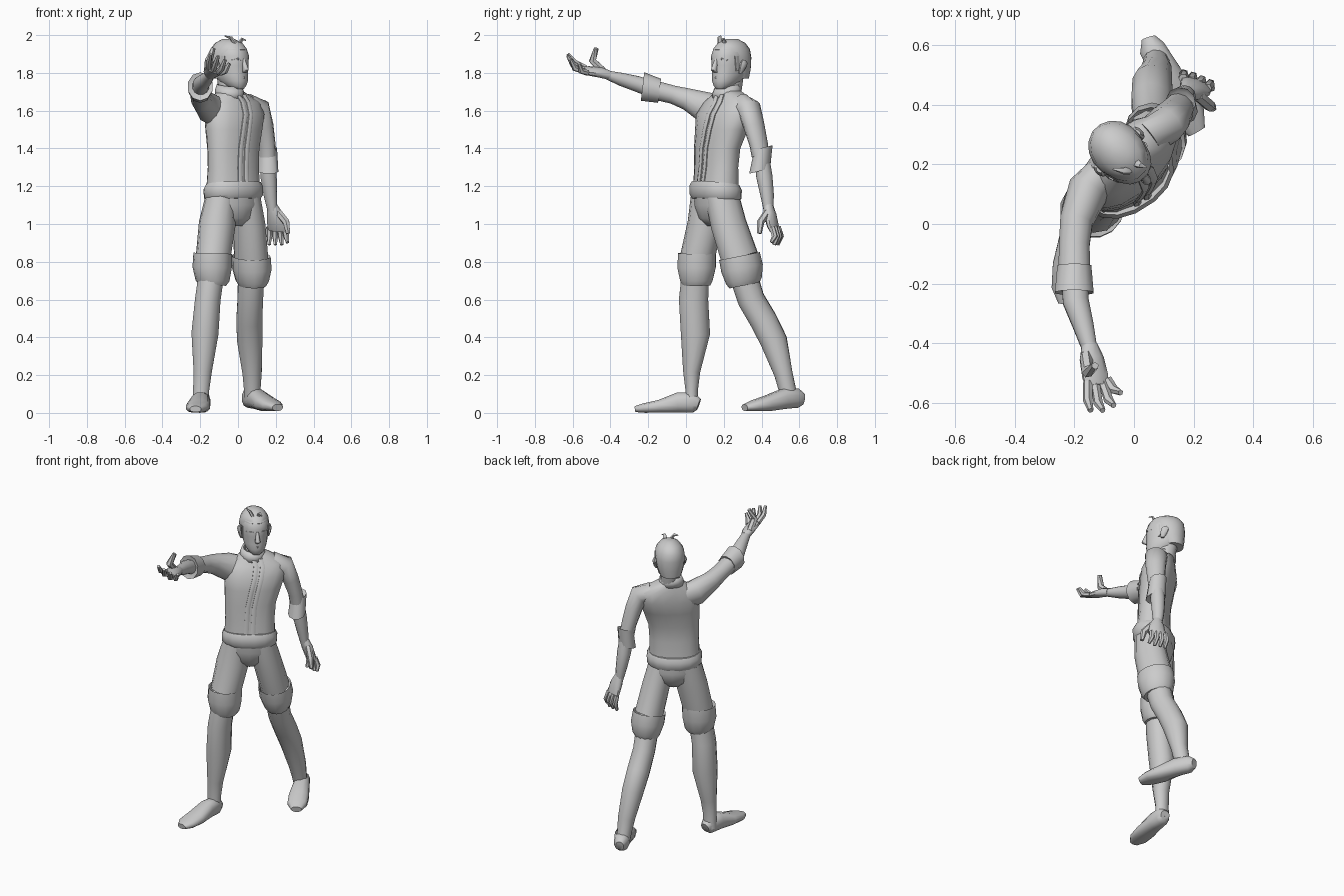
import bpy, bmesh, math
from mathutils import Vector

grey = bpy.data.materials.new("plain grey")
grey.diffuse_color = (0.6, 0.6, 0.6, 1)
UP = Vector((0, 0, 1))


def yaw_side(deg):
    """Unit vector to the figure's left for a body turned by deg."""
    return Vector((math.cos(math.radians(deg)), math.sin(math.radians(deg)), 0))


def loft(name, rows, side=(1, 0, 0), n=12, axis=None, yaws=None, power=2.0, caps=True, angle=50):
    """Skin rings (x, y, z, half width along side, half depth) along a path."""
    bm = bmesh.new()
    pts = [Vector(r[:3]) for r in rows]
    rings = []
    for i, r in enumerate(rows):
        t = Vector(axis) if axis else pts[min(i + 1, len(pts) - 1)] - pts[max(i - 1, 0)]
        t.normalize()
        s = yaw_side(yaws[i]) if yaws else Vector(side)
        u = (s - t * s.dot(t)).normalized()
        v = t.cross(u)
        ring = []
        for k in range(n):
            a = 2 * math.pi * (k + 0.5) / n
            c, q = math.cos(a), math.sin(a)
            c = math.copysign(abs(c) ** (2 / power), c)
            q = math.copysign(abs(q) ** (2 / power), q)
            ring.append(bm.verts.new(pts[i] + u * c * r[3] + v * q * r[4]))
        rings.append(ring)
    for a, b in zip(rings, rings[1:]):
        for k in range(n):
            bm.faces.new((a[k], a[(k + 1) % n], b[(k + 1) % n], b[k]))
    if caps:
        bm.faces.new(rings[0])
        bm.faces.new(rings[-1])
    bmesh.ops.recalc_face_normals(bm, faces=bm.faces)
    me = bpy.data.meshes.new(name)
    bm.to_mesh(me)
    bm.free()
    me.materials.append(grey)
    ob = bpy.data.objects.new(name, me)
    bpy.context.collection.objects.link(ob)
    bpy.ops.object.select_all(action='DESELECT')
    ob.select_set(True)
    bpy.context.view_layer.objects.active = ob
    bpy.ops.object.shade_smooth_by_angle(angle=math.radians(angle))
    return ob


def finger(name, a, b, c, r):
    loft(name, [(*a, r, r), (*b, r, r), (*c, r * 0.6, r * 0.6)], (0.7, 0.2, 0.7), n=6)


# Jacket: turned more at the chest than at the waist
jacket = [(-.025, .157, 1.17, .155, .10), (-.025, .16, 1.3, .15, .088), (-.025, .165, 1.4, .155, .09),
          (-.022, .188, 1.5, .172, .1), (-.02, .208, 1.58, .187, .105), (-.02, .228, 1.645, .165, .085),
          (-.035, .228, 1.685, .1, .07), (-.045, .222, 1.71, .06, .06)]
turn = [32, 35, 37, 40, 43, 43, 43, 43]
loft("jacket", jacket, axis=UP, yaws=turn, n=16, power=2.3)

# Two front edges of the jacket
for name, sx in (("jacket_edge_right", -.018), ("jacket_edge_left", .022)):
    rows = []
    for (x, y, z, w, d), t in list(zip(jacket, turn))[:7]:
        s = yaw_side(t)
        f = Vector((s.y, -s.x, 0))
        p = Vector((x, y, z)) + f * (d - .002) + s * sx
        rows.append((*p, .016, .012))
    loft(name, rows, axis=UP, yaws=turn[:7], n=6)

# Collar, flared and open
col = loft("collar", [(-.042, .217, 1.675, .082, .082), (-.045, .217, 1.705, .075, .08),
                      (-.045, .222, 1.735, .066, .07)], axis=(.08, -.1, 1), yaws=[43] * 3, n=14, caps=False)
m = col.modifiers.new("thickness", 'SOLIDIFY')
m.thickness = .012

# Rolled waistband, dipping at the front
loft("waistband", [(-.022, .155, 1.125, .15, .105), (-.024, .156, 1.145, .166, .12),
                   (-.025, .157, 1.19, .168, .122), (-.025, .157, 1.215, .155, .11)],
     axis=(-.06, .1, 1), yaws=[32] * 4, n=16, power=2.2)

# Shorts: seat, thighs and turned-up cuffs
loft("shorts_seat", [(-.024, .158, 1.18, .15, .108), (-.024, .165, 1.1, .155, .11),
                     (-.025, .165, 1.03, .125, .09), (-.025, .16, .99, .05, .05)],
     axis=UP, yaws=[32] * 4, n=14)
loft("thigh_right", [(-.09, .125, 1.15, .08, .1), (-.11, .10, 1.0, .098, .092), (-.132, .06, .82, .092, .092)],
     (.97, .2, 0))
loft("thigh_left", [(.035, .19, 1.15, .08, .095), (.058, .225, 1.0, .085, .1), (.07, .285, .82, .088, .105)],
     (.85, .5, 0))
loft("shorts_cuff_right", [(-.132, .058, .80, .085, .085), (-.134, .058, .845, .102, .102),
                           (-.137, .056, .77, .104, .104), (-.135, .055, .70, .09, .088),
                           (-.135, .055, .675, .072, .075)], (.97, .2, 0), axis=(.03, 0, 1), n=14)
loft("shorts_cuff_left", [(.07, .287, .79, .085, .1), (.07, .283, .83, .1, .113), (.073, .297, .765, .102, .115),
                          (.075, .307, .70, .085, .1), (.075, .31, .675, .07, .085)],
     (.85, .5, 0), axis=(0, -.2, 1), n=14)

# Lower legs
loft("shin_right", [(-.14, .05, .74, .07, .075), (-.16, .04, .6, .07, .08), (-.175, .05, .42, .074, .08),
                    (-.187, .03, .22, .05, .047), (-.195, .03, .12, .044, .034), (-.195, .03, .04, .045, .038)])
loft("shin_left", [(.07, .30, .74, .07, .078), (.065, .345, .6, .068, .075), (.06, .41, .49, .07, .075),
                   (.062, .465, .38, .067, .075), (.075, .515, .21, .053, .05), (.075, .535, .13, .045, .048),
                   (.075, .555, .06, .042, .045)], (.85, .5, 0))

# Feet
loft("foot_right", [(-.187, .068, .045, .03, .03), (-.19, .04, .055, .045, .055), (-.2, -.04, .055, .05, .055),
                    (-.21, -.14, .035, .064, .035), (-.22, -.22, .026, .058, .026), (-.225, -.268, .02, .03, .016)],
     power=2.4)
loft("foot_left", [(.05, .622, .072, .025, .03), (.06, .59, .078, .045, .052), (.10, .52, .075, .05, .055),
                   (.145, .43, .05, .062, .042), (.182, .36, .038, .06, .03), (.21, .31, .028, .032, .018)],
     (.85, .5, 0), power=2.4)

# Right arm reaching forward
loft("sleeve_right", [(-.09, .18, 1.585, .06, .085), (-.155, .11, 1.615, .07, .085), (-.193, .01, 1.66, .057, .06),
                      (-.2, -.07, 1.685, .053, .05), (-.2, -.15, 1.705, .055, .052)])
loft("sleeve_cuff_right", [(-.2, -.15, 1.70, .045, .045), (-.2, -.14, 1.705, .06, .064),
                           (-.2, -.23, 1.728, .068, .076), (-.199, -.222, 1.725, .05, .05)],
     axis=(0, -1, .12), n=10)
loft("forearm_right", [(-.2, -.17, 1.71, .045, .045), (-.195, -.26, 1.742, .045, .043),
                       (-.17, -.34, 1.765, .036, .036), (-.148, -.42, 1.79, .026, .024)])
loft("palm_right", [(-.149, -.405, 1.787, .027, .025), (-.142, -.45, 1.802, .042, .027),
                    (-.13, -.51, 1.81, .046, .022), (-.125, -.54, 1.815, .04, .016)], (.95, 0, -.3), n=10)
for i, (a, b, c) in enumerate([
        ((-.09, -.52, 1.80), (-.068, -.555, 1.81), (-.045, -.565, 1.85)),
        ((-.105, -.53, 1.805), (-.085, -.59, 1.825), (-.068, -.608, 1.87)),
        ((-.13, -.535, 1.815), (-.12, -.60, 1.845), (-.105, -.625, 1.89)),
        ((-.155, -.53, 1.825), (-.155, -.59, 1.855), (-.145, -.625, 1.90))]):
    finger("finger_right_%d" % i, a, b, c, .016)
finger("thumb_right", (-.16, -.44, 1.81), (-.155, -.495, 1.865), (-.13, -.475, 1.93), .021)

# Left arm hanging
loft("sleeve_left", [(.05, .29, 1.625, .07, .06), (.108, .335, 1.61, .06, .068), (.132, .36, 1.52, .05, .062),
                     (.15, .385, 1.42, .044, .054), (.155, .395, 1.36, .044, .05)], (.7, .7, 0))
loft("sleeve_cuff_left", [(.157, .405, 1.39, .04, .045), (.157, .41, 1.405, .048, .052),
                          (.157, .39, 1.28, .052, .062), (.157, .395, 1.285, .04, .045)],
     (.7, .7, 0), axis=(0, -.25, 1), n=10)
loft("forearm_left", [(.155, .4, 1.36, .04, .04), (.162, .415, 1.25, .042, .044), (.172, .43, 1.15, .034, .037),
                      (.182, .437, 1.07, .024, .027)], (.7, .7, 0))
loft("palm_left", [(.18, .435, 1.10, .026, .026), (.195, .445, 1.05, .046, .03), (.207, .46, .99, .056, .024),
                   (.208, .47, .965, .052, .018)], (.9, -.4, 0), n=10)
for i, (a, c) in enumerate([((.165, .488), (.165, .485)), ((.192, .48), (.198, .478)),
                            ((.218, .468), (.232, .467)), ((.245, .455), (.262, .452))]):
    finger("finger_left_%d" % i, (*a, .985), ((a[0] + c[0]) / 2 + .002, a[1] + .015, .935),
           (*c, .89 + .012 * (i == 3)), .016)
finger("thumb_left", (.215, .43, 1.06), (.255, .395, 1.01), (.265, .388, .95), .02)

# Head, neck and hair, all placed in the turned head frame
HEAD = Vector((-.045, .237, 0))
S = yaw_side(44)
F = Vector((S.y, -S.x, 0))


def hp(fwd, side, z):
    return tuple(HEAD + F * fwd + S * side + UP * z)


loft("neck", [(*hp(.01, 0, 1.66), .056, .06), (*hp(-.01, 0, 1.78), .056, .065)], S, axis=UP)
loft("head", [(*hp(.062, 0, 1.715), .028, .035), (*hp(.048, 0, 1.73), .046, .06), (*hp(.03, 0, 1.757), .064, .084),
              (*hp(.012, 0, 1.79), .074, .1), (*hp(.002, 0, 1.84), .08, .11), (*hp(.002, 0, 1.89), .084, .113),
              (*hp(-.002, 0, 1.93), .077, .1), (*hp(-.005, 0, 1.96), .052, .07), (*hp(-.005, 0, 1.973), .02, .03)],
     S, axis=UP, n=16, power=2.2)
loft("hair", [(*hp(-.05, 0, 1.77), .062, .06), (*hp(-.035, 0, 1.82), .081, .082), (*hp(-.02, 0, 1.88), .09, .1),
              (*hp(-.006, 0, 1.925), .084, .109), (*hp(-.006, 0, 1.958), .062, .083),
              (*hp(-.008, 0, 1.98), .026, .035)], S, axis=UP, n=16)
loft("nose", [(*hp(.105, 0, 1.875), .008, .01), (*hp(.115, 0, 1.845), .012, .015), (*hp(.124, 0, 1.815), .017, .018),
              (*hp(.112, 0, 1.802), .012, .01)], S, axis=UP, n=8)
loft("mouth", [(*hp(.09, -.026, 1.772), .004, .004), (*hp(.108, 0, 1.775), .009, .007),
               (*hp(.09, .026, 1.772), .004, .004)], F, n=6)
for tag, k in (("right", -1), ("left", 1)):
    loft("ear_" + tag, [(*hp(.008, k * .08, 1.798), .01, .008), (*hp(0, k * .087, 1.82), .02, .011),
                        (*hp(-.008, k * .092, 1.85), .025, .013), (*hp(-.01, k * .09, 1.868), .012, .008)],
         F, axis=UP, n=8)
    loft("brow_" + tag, [(*hp(.106, k * .012, 1.868), .007, .006), (*hp(.1, k * .035, 1.874), .009, .007),
                         (*hp(.075, k * .06, 1.866), .006, .005)], F, n=6)
    loft("sideburn_" + tag, [(*hp(.035, k * .078, 1.89), .014, .008), (*hp(.028, k * .077, 1.81), .008, .006)],
         F, axis=UP, n=6)
# Loose locks on top
loft("hair_lock_a", [(*hp(.06, -.02, 1.955), .016, .01), (*hp(.05, -.035, 1.985), .012, .008),
                     (*hp(.02, -.055, 1.995), .003, .003)], F, n=6)
loft("hair_lock_b", [(*hp(.06, .015, 1.955), .016, .01), (*hp(.075, .02, 1.98), .01, .007),
                     (*hp(.095, .03, 1.972), .003, .003)], S, n=6)
